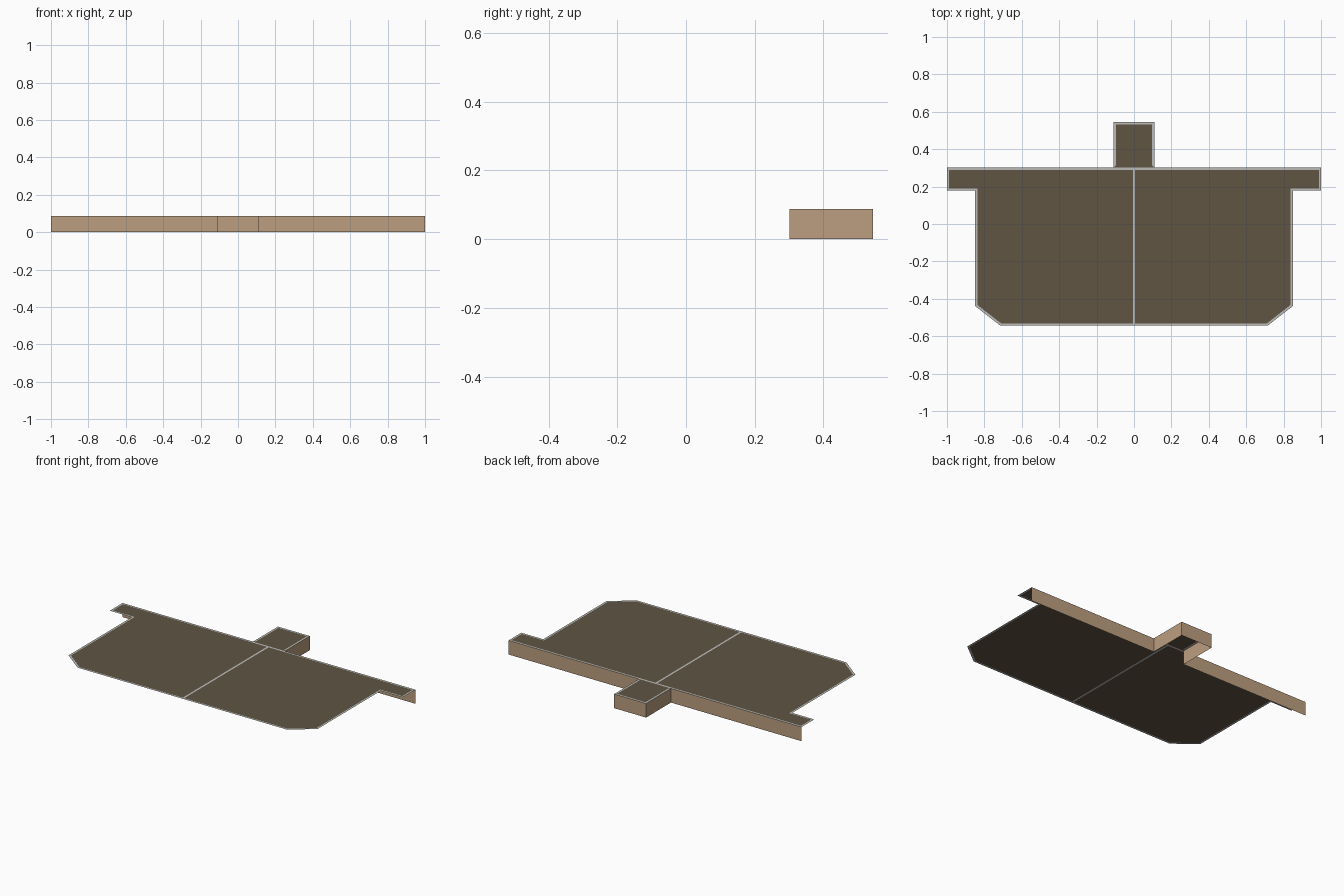
import bpy, bmesh
from mathutils import Vector

if "Cube" in bpy.data.objects:
    bpy.data.objects.remove(bpy.data.objects["Cube"])

TOP = 0.087      # height of the sheet
BACK = 0.302     # back edge of the main sheet
END = 0.545      # back edge of the small projecting roof
W = 0.109        # half width of the projection


def mat(name, rgb):
    m = bpy.data.materials.new(name)
    m.diffuse_color = (*rgb, 1)
    m.use_nodes = True
    m.node_tree.nodes["Principled BSDF"].inputs["Base Color"].default_value = m.diffuse_color
    return m


roofing = mat("dark brown sheet", (0.115, 0.091, 0.056))
trim = mat("grey trim", (0.50, 0.50, 0.49))
wood = mat("tan fascia", (0.50, 0.345, 0.215))


def finish(bm, name, mats):
    me = bpy.data.meshes.new(name)
    bm.to_mesh(me)
    bm.free()
    for m in mats:
        me.materials.append(m)
    ob = bpy.data.objects.new(name, me)
    bpy.context.collection.objects.link(ob)
    return ob


def sheet(half, name, border, ridge=0.0):
    """Flat mirrored outline with an inset trim border and optional centre strip."""
    pts = half + [(-x, y) for x, y in reversed(half)]
    bm = bmesh.new()
    f = bm.faces.new([bm.verts.new((x, y, TOP)) for x, y in pts])
    f.normal_update()
    if f.normal.z < 0:
        f.normal_flip()
    rim = bmesh.ops.inset_individual(bm, faces=[f], thickness=border,
                                     use_even_offset=True)["faces"]
    for r in rim:
        r.material_index = 1
    f.material_index = 0
    if ridge:
        for s in (-1, 1):
            bmesh.ops.bisect_plane(bm, geom=bm.verts[:] + bm.edges[:] + bm.faces[:],
                                   plane_co=(s * ridge, 0, 0), plane_no=(1, 0, 0))
        for g in bm.faces:
            if max(abs(v.co.x) for v in g.verts) < ridge + 1e-4:
                g.material_index = 1
    else:
        # no trim where the small roof meets the main sheet
        for g in bm.faces:
            if g.calc_center_median().y < BACK + border:
                g.material_index = 0
    return finish(bm, name, [roofing, trim])


# main sheet with side tabs and clipped front corners
sheet([(0.715, -0.543), (0.85, -0.438), (0.85, 0.178), (1.0, 0.178), (1.0, BACK)],
      "main_sheet", 0.012, 0.006)

# small roof behind
sheet([(W, BACK), (W, END)], "rear_projection_sheet", 0.012)

# fascia strip hanging from the back edge and around the projection
path = [(1, BACK), (W, BACK), (W, END), (-W, END), (-W, BACK), (-1, BACK)]
bm = bmesh.new()
rows = [[bm.verts.new(Vector((x, y, z))) for x, y in path] for z in (0, TOP)]
for i in range(len(path) - 1):
    bm.faces.new((rows[0][i], rows[0][i + 1], rows[1][i + 1], rows[1][i]))
finish(bm, "rear_fascia", [wood])
